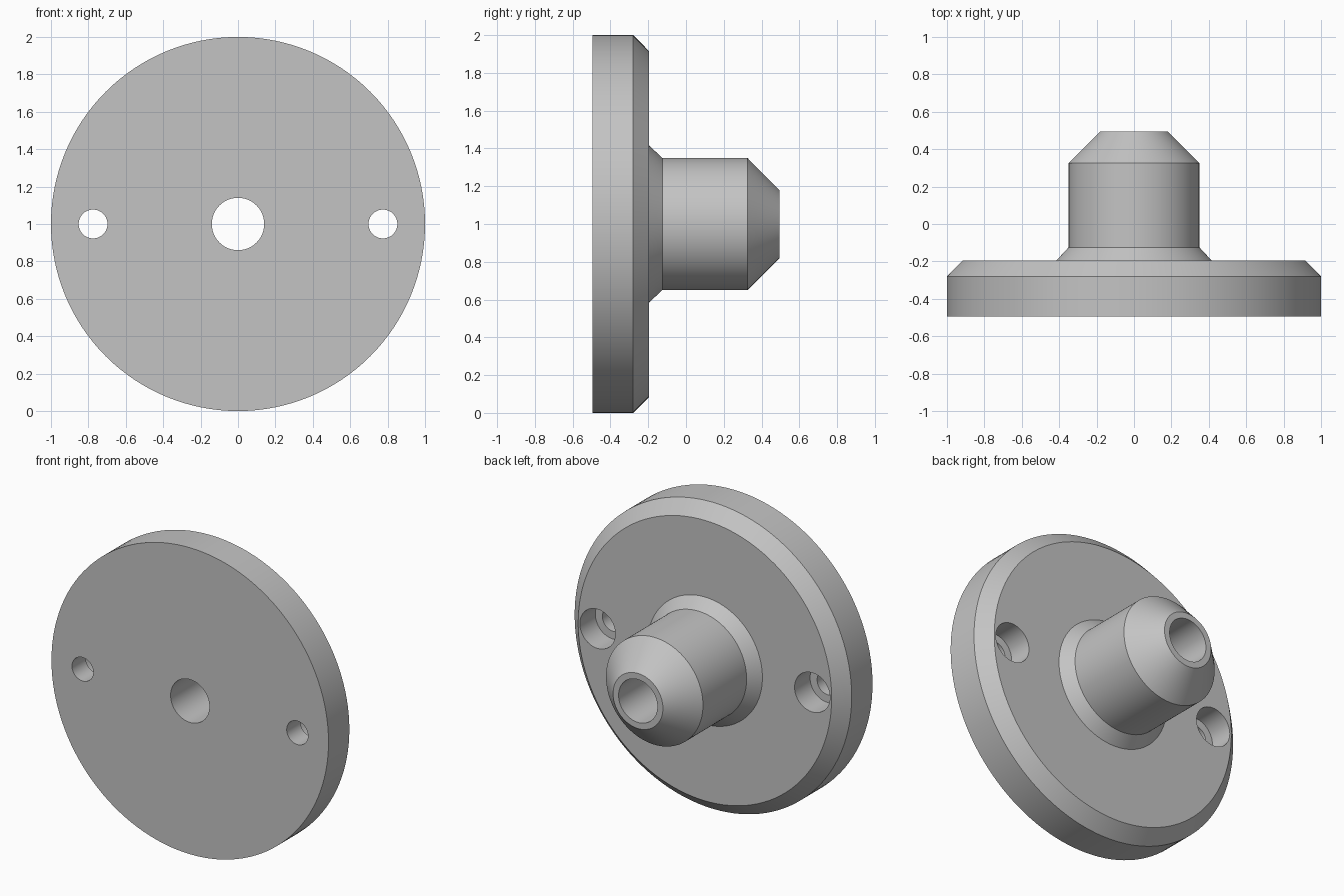
import bpy, bmesh, math
from mathutils import Matrix

cube = bpy.data.objects.get("Cube")
if cube:
    bpy.data.objects.remove(cube, do_unlink=True)

SEGMENTS = 128
CENTRE_Z = 1.0

grey = bpy.data.materials.new("plain_grey")
grey.use_nodes = True
colour = (0.55, 0.55, 0.55, 1)
grey.diffuse_color = colour
grey.node_tree.nodes["Principled BSDF"].inputs["Base Color"].default_value = colour


def add_object(name, bm):
    bmesh.ops.recalc_face_normals(bm, faces=bm.faces)
    mesh = bpy.data.meshes.new(name)
    bm.to_mesh(mesh)
    bm.free()
    mesh.materials.append(grey)
    obj = bpy.data.objects.new(name, mesh)
    bpy.context.collection.objects.link(obj)
    return obj


def lathe(name, profile):
    """Revolve a closed (radius, y) outline around the y axis."""
    bm = bmesh.new()
    rings = []
    for i in range(SEGMENTS):
        a = 2 * math.pi * i / SEGMENTS
        rings.append([bm.verts.new((r * math.cos(a), y, CENTRE_Z + r * math.sin(a)))
                      for r, y in profile])
    n = len(profile)
    for i, ring in enumerate(rings):
        after = rings[(i + 1) % SEGMENTS]
        for j in range(n):
            k = (j + 1) % n
            bm.faces.new((ring[j], ring[k], after[k], after[j]))
    return add_object(name, bm)


def drill(name, x, radius, y_start, y_end):
    """Cylindrical cutter running along y."""
    bm = bmesh.new()
    place = (Matrix.Translation((x, (y_start + y_end) / 2, CENTRE_Z))
             @ Matrix.Rotation(math.pi / 2, 4, "X"))
    bmesh.ops.create_cone(bm, cap_ends=True, segments=64, radius1=radius,
                          radius2=radius, depth=y_end - y_start, matrix=place)
    cutter = add_object(name, bm)
    cutter.hide_render = True
    return cutter


# Disc, chamfered collar, boss and tapered nose, with a through bore
flange = lathe("flanged_boss", [
    (0.14, -0.495), (1.0, -0.495), (1.0, -0.28), (0.915, -0.195),
    (0.415, -0.195), (0.35, -0.125), (0.35, 0.325), (0.18, 0.495), (0.14, 0.495)])

# Counterbored screw holes on both sides
cutters = []
for x in (-0.775, 0.775):
    cutters.append(drill("screw_hole_cutter", x, 0.077, -0.6, 0))
    cutters.append(drill("counterbore_cutter", x, 0.128, -0.355, 0))

bpy.ops.object.select_all(action="DESELECT")
flange.select_set(True)
bpy.context.view_layer.objects.active = flange
for cutter in cutters:
    cut = flange.modifiers.new("cut", "BOOLEAN")
    cut.operation = "DIFFERENCE"
    cut.solver = "EXACT"
    cut.object = cutter
    bpy.ops.object.modifier_apply(modifier=cut.name)
    bpy.data.objects.remove(cutter, do_unlink=True)

bpy.ops.object.shade_smooth_by_angle(angle=math.radians(25))
